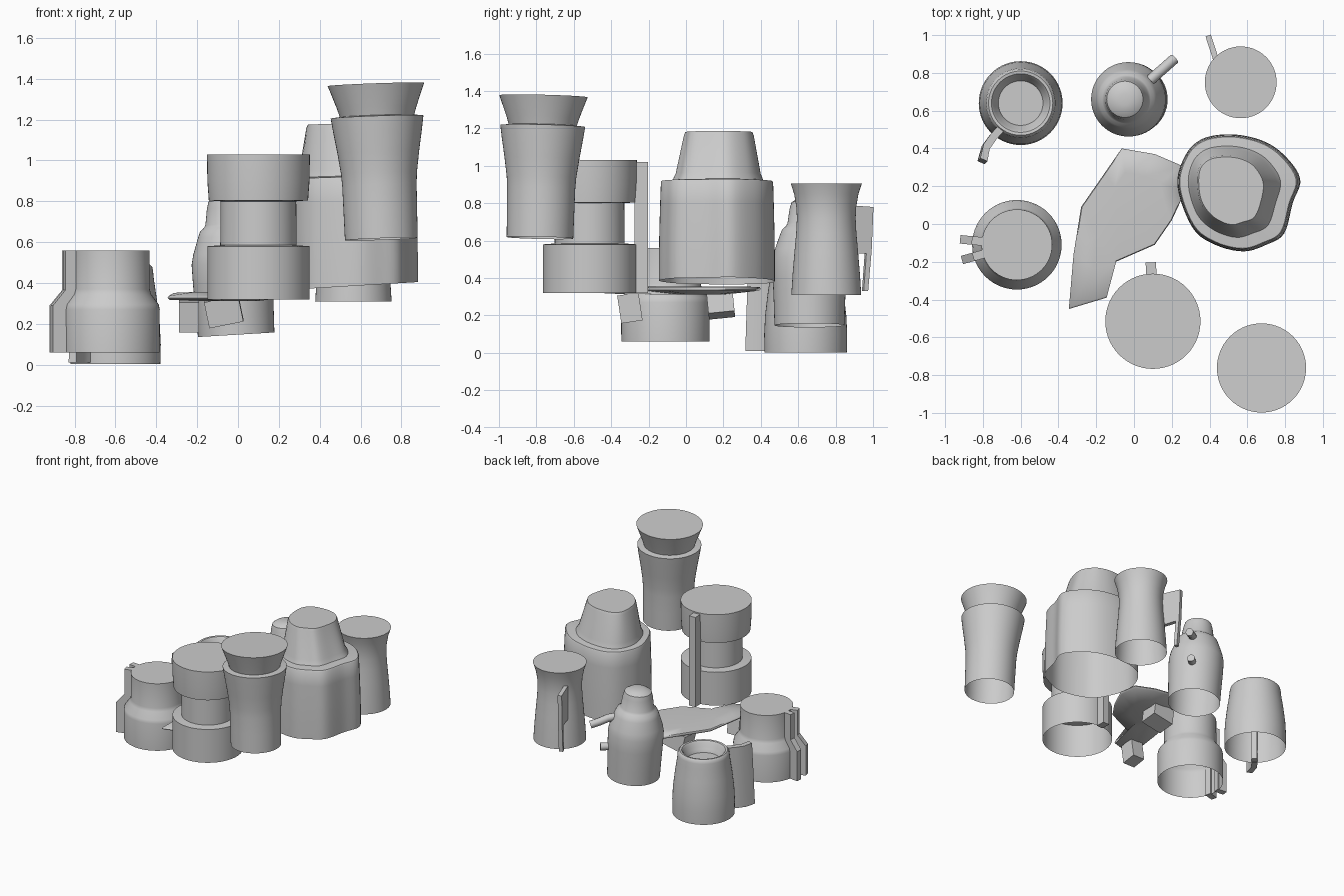
import bpy, bmesh, math
from mathutils import Vector, Matrix

if "Cube" in bpy.data.objects:
    bpy.data.objects.remove(bpy.data.objects["Cube"])

def finish(bm, name, angle=35):
    bmesh.ops.recalc_face_normals(bm, faces=bm.faces)
    me = bpy.data.meshes.new(name)
    bm.to_mesh(me)
    bm.free()
    ob = bpy.data.objects.new(name, me)
    bpy.context.collection.objects.link(ob)
    bpy.ops.object.select_all(action='DESELECT')
    ob.select_set(True)
    bpy.context.view_layer.objects.active = ob
    bpy.ops.object.shade_smooth_by_angle(angle=math.radians(angle))
    return ob

def loft(bm, rings, bottom=True):
    """Skin equal-length rings; cap the top and optionally the bottom."""
    vs = [[bm.verts.new(p) for p in r] for r in rings]
    n = len(vs[0])
    for a, b in zip(vs, vs[1:]):
        for i in range(n):
            j = (i + 1) % n
            bm.faces.new((a[i], a[j], b[j], b[i]))
    if bottom:
        bm.faces.new(vs[0])
    bm.faces.new(vs[-1])

def lathe(name, c, profile, lean=(0, 0), ref=0, segs=56):
    """Revolve (r, z) profile, open below; lean tilts it about height ref."""
    bm = bmesh.new()
    rings = []
    for r, z in profile:
        ring = []
        for i in range(segs):
            a = 2 * math.pi * i / segs
            x, y = r * math.cos(a), r * math.sin(a)
            ring.append((c[0] + x - lean[0] * (z - ref), c[1] + y - lean[1] * (z - ref),
                         z + lean[0] * x + lean[1] * y))
        rings.append(ring)
    loft(bm, rings, bottom=False)
    return finish(bm, name)

def fin(name, c, deg, width, outline):
    """Vertical slab: (r, z) outline in the radial plane at angle deg."""
    a = math.radians(deg)
    d = Vector((math.cos(a), math.sin(a), 0))
    s = Vector((-d.y, d.x, 0))
    base = Vector((c[0], c[1], 0))
    bm = bmesh.new()
    rings = [[base + d * r + s * (k * width / 2) + Vector((0, 0, z)) for r, z in outline]
             for k in (-1, 1)]
    loft(bm, rings)
    return finish(bm, name)

def peg(name, pts, radius):
    cu = bpy.data.curves.new(name, 'CURVE')
    cu.dimensions = '3D'
    cu.bevel_depth = radius
    cu.bevel_resolution = 4
    cu.use_fill_caps = True
    sp = cu.splines.new('POLY')
    sp.points.add(len(pts) - 1)
    for p, q in zip(sp.points, pts):
        p.co = (*q, 1)
    ob = bpy.data.objects.new(name, cu)
    bpy.context.collection.objects.link(ob)

def smooth_loop(pts, sub=5):
    """Closed Catmull-Rom outline."""
    out, n = [], len(pts)
    for i in range(n):
        p0, p1, p2, p3 = (Vector(pts[(i + k) % n]) for k in (-1, 0, 1, 2))
        for s in range(sub):
            t = s / sub
            out.append(0.5 * (2 * p1 + (p2 - p0) * t + (2 * p0 - 5 * p1 + 4 * p2 - p3) * t * t
                              + (3 * p1 - p0 - 3 * p2 + p3) * t ** 3))
    return out

# Open mug with curved side panel
MUG = (-0.60, 0.64)
lathe("open_mug", MUG, [(.22, .003), (.222, .1), (.217, .2), (.203, .32), (.188, .42), (.184, .46),
      (.18, .48), (.17, .49), (.155, .488), (.145, .475), (.137, .45), (.127, .435), (.118, .41)])
bm = bmesh.new()
path = [(-.705, .505), (-.75, .455), (-.79, .40), (-.81, .325)]
rings = []
for i, (x, y) in enumerate(path):
    nx, ny = ((.016, -.013) if i < 3 else (.019, -.008))
    k = i / 3 * .015
    rings.append([(x - nx, y - ny, .01), (x + nx, y + ny, .01),
                  (x + nx + k, y + ny + k, .485), (x - nx + k, y - ny + k, .485)])
loft(bm, rings)
finish(bm, "mug_panel_handle", 60)

# Domed bottle with two pegs
BOT = (-0.03, 0.66)
lathe("domed_bottle", BOT, [(.187, .147), (.19, .25), (.196, .4), (.197, .5), (.186, .55), (.158, .63),
      (.146, .66), (.128, .675), (.118, .69), (.106, .77), (.096, .805), (.07, .822), (.03, .83)],
      (.06, 0), .5)
def out(r, z):
    return (BOT[0] + .75 * r, BOT[1] + .66 * r, z)
peg("bottle_upper_peg", [out(.15, .61), out(.2, .6), out(.26, .575), out(.325, .555)], .028)
peg("bottle_lower_peg", [out(.17, .38), out(.255, .38)], .028)

# Waisted cup with hanging handle
lathe("waisted_cup", (0.565, 0.75), [(.187, .31), (.18, .42), (.17, .54), (.161, .64), (.157, .72),
      (.16, .78), (.172, .85), (.19, .905)])
fin("cup_handle", (.47, .76), 108, .03, [(.1, .79), (.25, .78), (.24, .55), (.22, .33), (.195, .33),
    (.21, .53), (.1, .53)])

# Stepped jar with twin ribs
JAR = (-0.62, -0.11)
lathe("stepped_jar", JAR, [(.236, .06), (.237, .27), (.232, .295), (.195, .345), (.188, .37), (.187, .56)])
for i, deg in enumerate((174.5, 195.5)):
    fin(f"jar_rib_{i}", JAR, deg, .045, [(.225, .06), (.302, .06), (.302, .29), (.24, .365),
        (.24, .56), (.175, .56), (.175, .36), (.225, .29)])

# Spool-shaped canister with back bar
CAN = (0.10, -0.515)
lathe("spool_canister", CAN, [(.25, .32), (.25, .58), (.187, .585), (.185, .80), (.243, .805),
      (.25, .9), (.252, 1.03)])
fin("canister_bar", CAN, 92, .055, [(.24, .32), (.312, .32), (.312, 1.02), (.24, 1.02)])

# Flared tumbler
lathe("flared_tumbler", (0.675, -0.762), [(.178, .615), (.18, .75), (.182, .88), (.186, .94),
      (.2, 1.04), (.218, 1.15), (.227, 1.213), (.182, 1.218), (.195, 1.26), (.236, 1.372)],
      (.035, -.025), 1.372)

# Lobed pot with tapered top
outer = smooth_loop([(.23, .2), (.27, .36), (.36, .45), (.51, .475), (.67, .445), (.79, .37), (.88, .24),
                     (.84, .11), (.795, -.05), (.7, -.11), (.58, -.145), (.43, -.11), (.31, -.02)])
inner = smooth_loop([(.335, .21), (.345, .3), (.4, .35), (.49, .362), (.57, .35), (.64, .31), (.69, .22),
                     (.675, .11), (.64, .03), (.58, .005), (.51, -.01), (.42, .03), (.355, .11)])
def pot_ring(k, s, z):
    c = Vector((.54, .17))
    ring = []
    for a, b in zip(outer, inner):
        p = c + ((a + (b - a) * k) - c) * s
        ring.append((p.x, p.y, z + (.06 * (p.x - .55) if z < .5 else .03 * (p.x - .55))))
    return ring
bm = bmesh.new()
loft(bm, [pot_ring(0, 1, .385), pot_ring(0, 1, .52), pot_ring(.02, 1, .66), pot_ring(.05, 1, .8),
          pot_ring(.08, 1, .912), pot_ring(.1, .99, .92), pot_ring(.55, 1, .925), pot_ring(.65, .99, .96),
          pot_ring(1, 1, 1.165), pot_ring(1, .96, 1.182)], bottom=False)
finish(bm, "lobed_pot", 40)

# Thin leaf-shaped tray with two feet
leaf = [(-.345, -.45), (-.145, -.39), (-.13, -.215), (.11, -.11), (.2, .02), (.27, .17), (.25, .31),
        (.11, .37), (-.065, .4), (-.155, .27), (-.28, .09), (-.32, -.16)]
bm = bmesh.new()
mid = Vector((-.02, .08))
rings = []
for s, z in ((.4, .312), (.97, .332), (1, .342), (.98, .352), (.6, .356)):
    ring = []
    for p in leaf:
        q = mid + (Vector(p) - mid) * s
        ring.append((q.x, q.y, z - .015 * (q.y < -.3)))
    rings.append(ring)
loft(bm, rings)
finish(bm, "leaf_tray", 60)

def foot(name, loc, size, rot):
    bm = bmesh.new()
    bmesh.ops.create_cube(bm, size=1)
    m = Matrix.Translation(loc)
    m = m @ Matrix.Rotation(rot[0], 4, 'X') @ Matrix.Rotation(rot[1], 4, 'Y')
    bmesh.ops.transform(bm, matrix=m @ Matrix.Diagonal((*size, 1)), verts=bm.verts)
    finish(bm, name)
foot("tray_front_foot", (-.24, -.3, .24), (.1, .115, .15), (.15, 0))
foot("tray_back_foot", (-.07, .185, .265), (.17, .14, .13), (.1, -.2))
